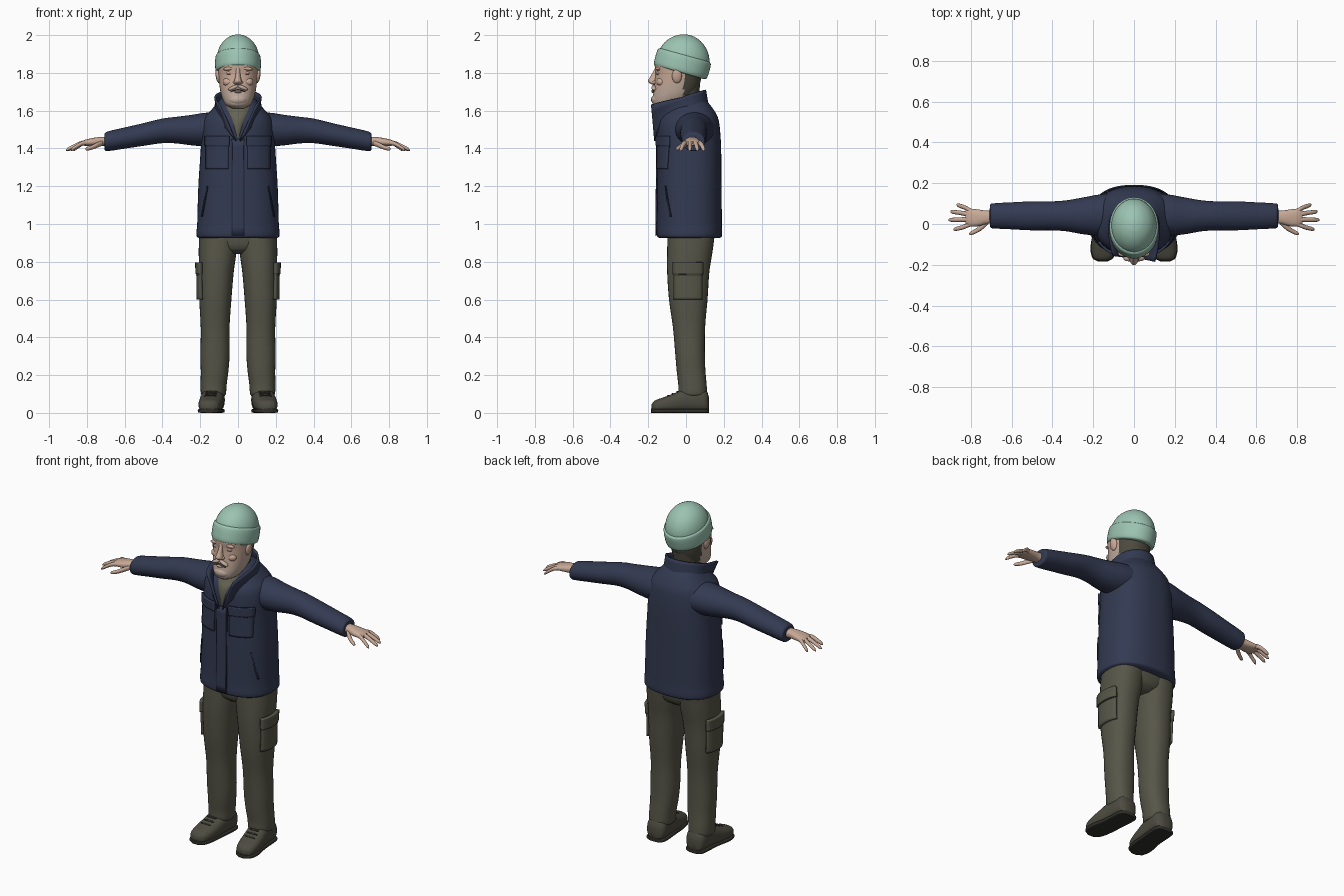
import bpy, bmesh, math
from mathutils import Matrix, Vector

cube = bpy.data.objects.get("Cube")
if cube:
    bpy.data.objects.remove(cube)


def material(name, *rgb):
    m = bpy.data.materials.new(name)
    m.use_nodes = True
    m.diffuse_color = (*rgb, 1)
    for node in m.node_tree.nodes:
        if node.type == 'BSDF_PRINCIPLED':
            node.inputs["Base Color"].default_value = (*rgb, 1)
            node.inputs["Roughness"].default_value = .8
    return m


MINT = material("mint knit", .33, .55, .44)
NAVY = material("navy cloth", .033, .042, .083)
SEAM = material("dark navy seam", .016, .02, .042)
OLIVE = material("olive trousers", .095, .092, .065)
SHIRT = material("olive shirt", .13, .125, .085)
SKIN = material("skin", .58, .40, .31)
BEARD = material("pale beard", .52, .40, .33)
HAIR = material("dark hair", .075, .068, .048)
SHOE = material("shoe leather", .075, .072, .052)
DARK = material("dark rubber", .03, .029, .024)


def finish(name, bm, mats, rule=None, mirror=False, thick=0, matrix=None):
    """Turn a bmesh into one object, or a left and right pair."""
    if matrix:
        bm.transform(matrix)
    mats = mats if isinstance(mats, tuple) else (mats,)
    for flip in (False, True) if mirror else (False,):
        if flip:
            bm.transform(Matrix.Scale(-1, 4, Vector((1, 0, 0))))
        bmesh.ops.recalc_face_normals(bm, faces=bm.faces)
        if rule:
            for f in bm.faces:
                f.material_index = rule(f.calc_center_median())
        label = ("right_" if flip else "left_") + name if mirror else name
        me = bpy.data.meshes.new(label)
        bm.to_mesh(me)
        for m in mats:
            me.materials.append(m)
        me.shade_smooth()
        me.set_sharp_from_angle(angle=math.radians(50))
        ob = bpy.data.objects.new(label, me)
        bpy.context.scene.collection.objects.link(ob)
        if thick:
            mod = ob.modifiers.new("thickness", 'SOLIDIFY')
            mod.thickness, mod.offset = thick, 0
    bm.free()


def section(rings, t):
    """Smoothly blended ring (c1, c2, r1, r2) at position t."""
    i = 0
    while i < len(rings) - 2 and t > rings[i + 1][0]:
        i += 1
    a, b = rings[i], rings[i + 1]
    before, after = rings[max(i - 1, 0)], rings[min(i + 2, len(rings) - 1)]
    h = b[0] - a[0]
    s = (t - a[0]) / h
    out = []
    for k in range(1, 5):
        m0 = (b[k] - before[k]) / (b[0] - before[0]) * h
        m1 = (after[k] - a[k]) / (after[0] - a[0]) * h
        out.append((2*s**3 - 3*s*s + 1) * a[k] + (s**3 - 2*s*s + s) * m0
                   + (3*s*s - 2*s**3) * b[k] + (s**3 - s*s) * m1)
    return out


PLACE = {'x': lambda u, v, t: (t, u, v), 'y': lambda u, v, t: (u, t, v), 'z': lambda u, v, t: (u, v, t)}


def skin_rows(bm, rows, closed):
    rows = [[bm.verts.new(p) for p in row] for row in rows]
    n = len(rows[0])
    for r0, r1 in zip(rows, rows[1:]):
        for j in range(n if closed else n - 1):
            k = (j + 1) % n
            bm.faces.new((r0[j], r0[k], r1[k], r1[j]))
    if closed:
        bm.faces.new(rows[0])
        bm.faces.new(rows[-1])


def loft(name, mats, axis, rings, n=32, p=2, steps=4, **kw):
    """Skin superellipse sections stacked along an axis."""
    ts = [a[0] + (b[0] - a[0]) * s / steps for a, b in zip(rings, rings[1:]) for s in range(steps)]
    ts.append(rings[-1][0])
    power = lambda w: math.copysign(abs(w) ** (2 / p), w)
    rows = []
    for t in ts:
        c1, c2, r1, r2 = section(rings, t)
        angles = [math.tau * j / n for j in range(n)]
        rows.append([PLACE[axis](c1 + r1 * power(math.cos(a)), c2 + r2 * power(math.sin(a)), t)
                     for a in angles])
    bm = bmesh.new()
    skin_rows(bm, rows, True)
    finish(name, bm, mats, **kw)


def patch(name, mat, rings, p, across, heights, side=False, lift=.004, skew=0, **kw):
    """Thin panel following the front or outer side of a lofted shape."""
    (w0, w1), (z0, z1) = across, heights
    rows = []
    for i in range(13):
        z = z0 + (z1 - z0) * i / 12
        cx, cy, rx, ry = section(rings, z)
        row = []
        for j in range(11):
            w = w0 + (w1 - w0) * j / 10 + skew * (z - z0)
            q = (w - cy) / ry if side else (w - cx) / rx
            d = max(0, 1 - abs(q) ** p) ** (1 / p)
            row.append((cx + rx * d + lift, w, z) if side else (w, cy - ry * d - lift, z))
        rows.append(row)
    bm = bmesh.new()
    skin_rows(bm, rows, False)
    finish(name, bm, mat, thick=lift * 2, **kw)


def ball(name, mat, loc, size, turn=0, **kw):
    bm = bmesh.new()
    bmesh.ops.create_uvsphere(bm, u_segments=20, v_segments=12, radius=1)
    mx = Matrix.Translation(loc) @ Matrix.Rotation(turn, 4, 'Y') @ Matrix.Diagonal((*size, 1))
    finish(name, bm, mat, matrix=mx, **kw)


# Jacket body with placket, pockets and hem
body = [(.925, 0, .018, .205, .158), (.935, 0, .018, .219, .172), (1, 0, .018, .216, .172),
        (1.2, 0, .018, .21, .17), (1.4, 0, .018, .197, .168), (1.5, 0, .015, .192, .165),
        (1.56, 0, .015, .178, .155), (1.6, 0, .02, .145, .13), (1.64, 0, .02, .11, .1),
        (1.67, 0, .02, .085, .07)]
loft("jacket_body", NAVY, 'z', body, n=64, p=2.4, steps=5)
patch("jacket_placket", NAVY, body, 2.4, (-.03, .03), (.94, 1.45))
patch("placket_seam", SEAM, body, 2.4, (-.034, -.03), (.94, 1.45), lift=.002)
patch("placket_zip", SEAM, body, 2.4, (.03, .034), (.94, 1.45), lift=.002)
patch("chest_pocket", NAVY, body, 2.4, (.05, .168), (1.29, 1.42), mirror=True)
patch("chest_pocket_flap", NAVY, body, 2.4, (.045, .172), (1.415, 1.465), lift=.007, mirror=True)
patch("flap_shadow_seam", SEAM, body, 2.4, (.048, .17), (1.409, 1.416), lift=.005, mirror=True)
patch("hand_pocket_welt", SEAM, body, 2.4, (.188, .194), (1.04, 1.2), lift=.003, skew=-.18, mirror=True)

# Open collar: narrow at the closing point, spreading to the tips
bm = bmesh.new()
rows = []
for i in range(41):
    s = i / 20 - 1
    e = abs(s)
    a, b = s * 2.18, s * 3.05
    reach = .27 if s > 0 else .22
    low = Vector((.122 * math.sin(b), math.cos(b) * (.115 if e < .5 else .165), 1.62 - .18 * e ** 3))
    high = Vector((.12 * math.sin(a), -.03 + math.cos(a) * (.13 if e < .72 else reach), 1.71 - .08 * e * e))
    rows.append([low.lerp(high, k / 5) for k in range(6)])
skin_rows(bm, rows, False)
finish("jacket_collar", bm, NAVY, thick=.012)

# Shirt showing in the collar opening
loft("shirt_front", SHIRT, 'z',
     [(1.43, 0, -.07, .008, .078), (1.5, 0, -.07, .04, .088), (1.56, 0, -.06, .07, .09),
      (1.6, 0, -.035, .085, .09), (1.65, 0, -.02, .075, .08), (1.68, 0, -.015, .07, .07)])

# Sleeves
loft("sleeve", NAVY, 'x',
     [(.08, .045, 1.505, .11, .09), (.18, .043, 1.5, .1, .088), (.25, .04, 1.497, .09, .08),
      (.33, .04, 1.497, .076, .07), (.4, .04, 1.493, .071, .065), (.5, .04, 1.474, .071, .06),
      (.6, .04, 1.455, .066, .056), (.69, .04, 1.438, .061, .052), (.705, .04, 1.435, .055, .045),
      (.707, .04, 1.435, .035, .03)], mirror=True)

# Hands: palm, four fingers and a thumb
loft("palm", SKIN, 'x',
     [(.69, .035, 1.437, .03, .025), (.73, .032, 1.437, .034, .024), (.77, .03, 1.434, .042, .021),
      (.81, .032, 1.43, .043, .016), (.825, .034, 1.427, .035, .011)], p=2.4, mirror=True)
for label, y, spread, tip in (("index", 0, -.028, .885), ("middle", .023, -.003, .91),
                              ("ring", .045, .016, .9), ("little", .065, .03, .87)):
    step = (tip - .8) / 4
    loft(label + "_finger", SKIN, 'x',
         [(.8, y, 1.43, .012, .013), (.8 + step, y + spread * .3, 1.428, .012, .012),
          (.8 + 2 * step, y + spread * .6, 1.418, .011, .011),
          (.8 + 3.6 * step, y + spread * .9, 1.397, .009, .009),
          (tip, y + spread, 1.39, .003, .003)], n=12, mirror=True)
loft("thumb", SKIN, 'x',
     [(.715, .012, 1.43, .012, .014), (.745, -.014, 1.418, .015, .014), (.775, -.034, 1.405, .012, .012),
      (.8, -.046, 1.398, .009, .009), (.808, -.049, 1.396, .003, .003)], n=12, mirror=True)

# Trousers with cargo pockets
leg = [(.09, .13, .036, .06, .068), (.1, .13, .036, .066, .075), (.15, .129, .034, .069, .075),
       (.22, .124, .027, .073, .076), (.3, .122, .022, .077, .078), (.45, .121, .016, .076, .085),
       (.6, .12, .012, .085, .102), (.75, .114, .012, .092, .112), (.85, .108, .02, .1, .12),
       (.95, .102, .028, .104, .125)]
loft("trouser_leg", OLIVE, 'z', leg, p=2.3, mirror=True)
loft("trouser_seat", OLIVE, 'z',
     [(.84, 0, .025, .06, .07), (.87, 0, .025, .14, .108), (.95, 0, .028, .2, .125)], p=2.4)
patch("cargo_pocket", OLIVE, leg, 2.3, (-.062, .085), (.6, .76), side=True, lift=.007, mirror=True)
patch("cargo_flap", OLIVE, leg, 2.3, (-.066, .089), (.735, .797), side=True, lift=.01, mirror=True)
patch("cargo_flap_seam", DARK, leg, 2.3, (-.062, .085), (.728, .734), side=True, lift=.008, mirror=True)

# Shoes with soles and laces
loft("shoe_upper", SHOE, 'y',
     [(-.182, .153, .03, .018, .016), (-.168, .153, .034, .045, .03), (-.12, .149, .042, .06, .04),
      (-.06, .142, .053, .063, .052), (0, .135, .066, .061, .064), (.08, .13, .068, .06, .066),
      (.11, .13, .06, .05, .056), (.121, .13, .05, .028, .036)], p=2.5, mirror=True)
loft("shoe_sole", DARK, 'y',
     [(-.184, .153, .011, .022, .011), (-.168, .153, .011, .05, .011), (-.11, .149, .011, .064, .011),
      (-.02, .137, .011, .06, .011), (.08, .13, .011, .06, .011), (.112, .13, .011, .052, .011),
      (.122, .13, .011, .03, .011)], p=5, mirror=True)
for i in range(4):
    ball("shoe_lace_%d" % (i + 1), DARK, (.146 - .003 * i, -.095 + .025 * i, .089 + .011 * i),
         (.034, .006, .006), mirror=True)


# Head, with beard and nape hair chosen by position
def head_colour(c):
    if c.y > -.012:
        return 2
    return 1 if c.z < 1.7 + max(0, abs(c.x) - .06) * 1.2 else 0


loft("head", (SKIN, BEARD, HAIR), 'z',
     [(1.612, 0, -.115, .03, .035), (1.63, 0, -.1, .062, .073), (1.66, 0, -.077, .081, .101),
      (1.7, 0, -.058, .093, .114), (1.75, 0, -.045, .1, .121), (1.8, 0, -.04, .105, .122),
      (1.86, 0, -.035, .105, .128), (1.93, 0, -.02, .07, .09)], n=48, p=2.2, rule=head_colour)
loft("neck_hair", HAIR, 'z',
     [(1.58, 0, .0, .068, .068), (1.66, 0, .0, .068, .066), (1.74, 0, .005, .075, .07)])
loft("nose", SKIN, 'z',
     [(1.737, 0, -.165, .012, .01), (1.745, 0, -.17, .021, .022), (1.757, 0, -.174, .02, .027),
      (1.78, 0, -.166, .014, .023), (1.81, 0, -.158, .011, .014), (1.83, 0, -.155, .012, .008)], n=20)
ball("nostril_wing", SKIN, (.016, -.166, 1.75), (.01, .014, .009), mirror=True)
ball("cheek", SKIN, (.05, -.132, 1.752), (.03, .024, .024), mirror=True)
ball("brow", SKIN, (.045, -.147, 1.823), (.033, .014, .01), .12, mirror=True)
ball("eyelid", SKIN, (.042, -.142, 1.799), (.02, .014, .011), mirror=True)
ball("eye_line", HAIR, (.042, -.1475, 1.794), (.018, .009, .0022), mirror=True)
ball("moustache", BEARD, (.024, -.169, 1.722), (.03, .014, .01), .4, mirror=True)
ball("mouth_line", HAIR, (.019, -.1735, 1.707), (.022, .009, .003), .3, mirror=True)
ball("lower_lip", SKIN, (0, -.173, 1.699), (.02, .011, .006))
ball("chin_beard", BEARD, (0, -.14, 1.658), (.055, .045, .035))
ball("ear", SKIN, (.105, -.048, 1.783), (.013, .026, .038), .15, mirror=True)

# Knit hat, tipped backward
tilt = Matrix.Translation((0, -.032, 1.802)) @ Matrix.Rotation(-.27, 4, 'X')
loft("hat_crown", MINT, 'z',
     [(.04, 0, 0, .11, .135), (.09, 0, 0, .111, .136), (.13, 0, 0, .101, .122), (.165, 0, 0, .08, .095),
      (.19, 0, 0, .05, .06), (.202, 0, 0, .022, .026), (.205, 0, 0, .004, .005)], n=48, matrix=tilt)
loft("hat_cuff", MINT, 'z',
     [(0, 0, 0, .106, .132), (.006, 0, 0, .117, .144), (.045, 0, 0, .121, .148),
      (.085, 0, 0, .119, .146), (.094, 0, 0, .114, .139), (.097, 0, 0, .106, .131)], n=48, matrix=tilt)
